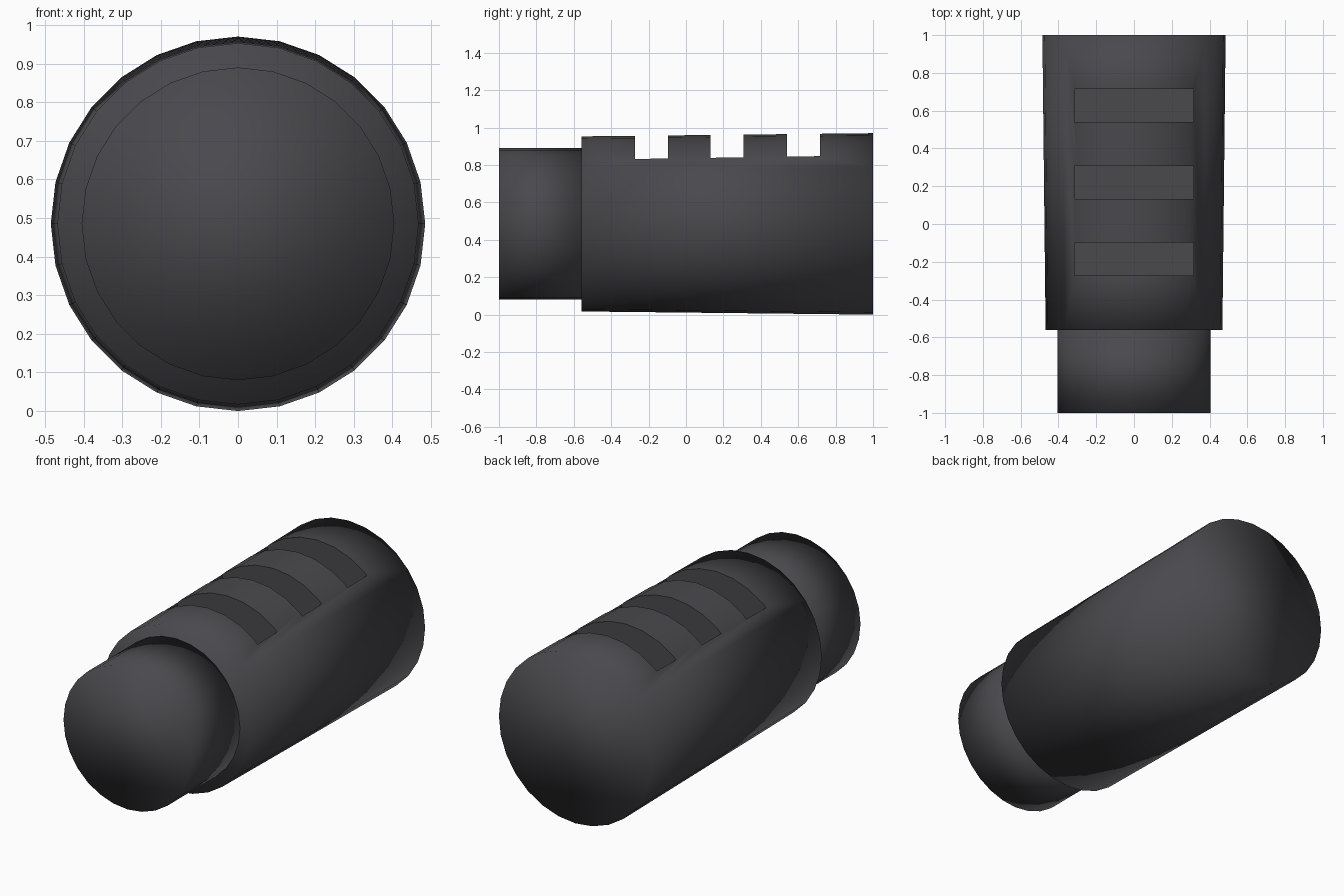
import bpy
import bmesh
from math import radians
from mathutils import Matrix

if "Cube" in bpy.data.objects:
    bpy.data.objects.remove(bpy.data.objects["Cube"], do_unlink=True)

AXIS_Z = 0.485
SIDES = 28

metal = bpy.data.materials.new("dark_grey_metal")
metal.use_nodes = True
colour = (0.067, 0.065, 0.073, 1)
metal.diffuse_color = colour
metal.node_tree.nodes["Principled BSDF"].inputs["Base Color"].default_value = colour


def make_object(name, bm, smooth):
    for face in bm.faces:
        face.smooth = smooth
    mesh = bpy.data.meshes.new(name)
    bm.to_mesh(mesh)
    bm.free()
    mesh.materials.append(metal)
    obj = bpy.data.objects.new(name, mesh)
    bpy.context.collection.objects.link(obj)
    return obj


def tube(name, front, back, r_front, r_back):
    """Capped round section running along y."""
    bm = bmesh.new()
    place = Matrix.Translation((0, (front + back) / 2, AXIS_Z)) @ Matrix.Rotation(radians(-90), 4, "X")
    bmesh.ops.create_cone(bm, cap_ends=True, segments=SIDES, radius1=r_front,
                          radius2=r_back, depth=back - front, matrix=place)
    return make_object(name, bm, True)


# Narrow neck and slightly flared body
tube("neck", -1.0, -0.56, 0.405, 0.405)
body = tube("body", -0.56, 1.0, 0.468, 0.485)

# Three vent slots cut down into the top of the body
bm = bmesh.new()
slot_floor, slot_top = 0.6, 1.1
for y in (-0.185, 0.22, 0.628):
    size = Matrix.Diagonal((0.63, 0.176, slot_top - slot_floor, 1))
    centre = Matrix.Translation((0, y, (slot_floor + slot_top) / 2))
    bmesh.ops.create_cube(bm, size=1, matrix=centre @ size)
cutter = make_object("slot_cutter", bm, False)
cutter.hide_render = True

cut = body.modifiers.new("vent_slots", "BOOLEAN")
cut.operation = "DIFFERENCE"
cut.solver = "EXACT"
cut.object = cutter
bpy.context.view_layer.objects.active = body
bpy.ops.object.modifier_apply(modifier=cut.name)
bpy.data.objects.remove(cutter, do_unlink=True)
